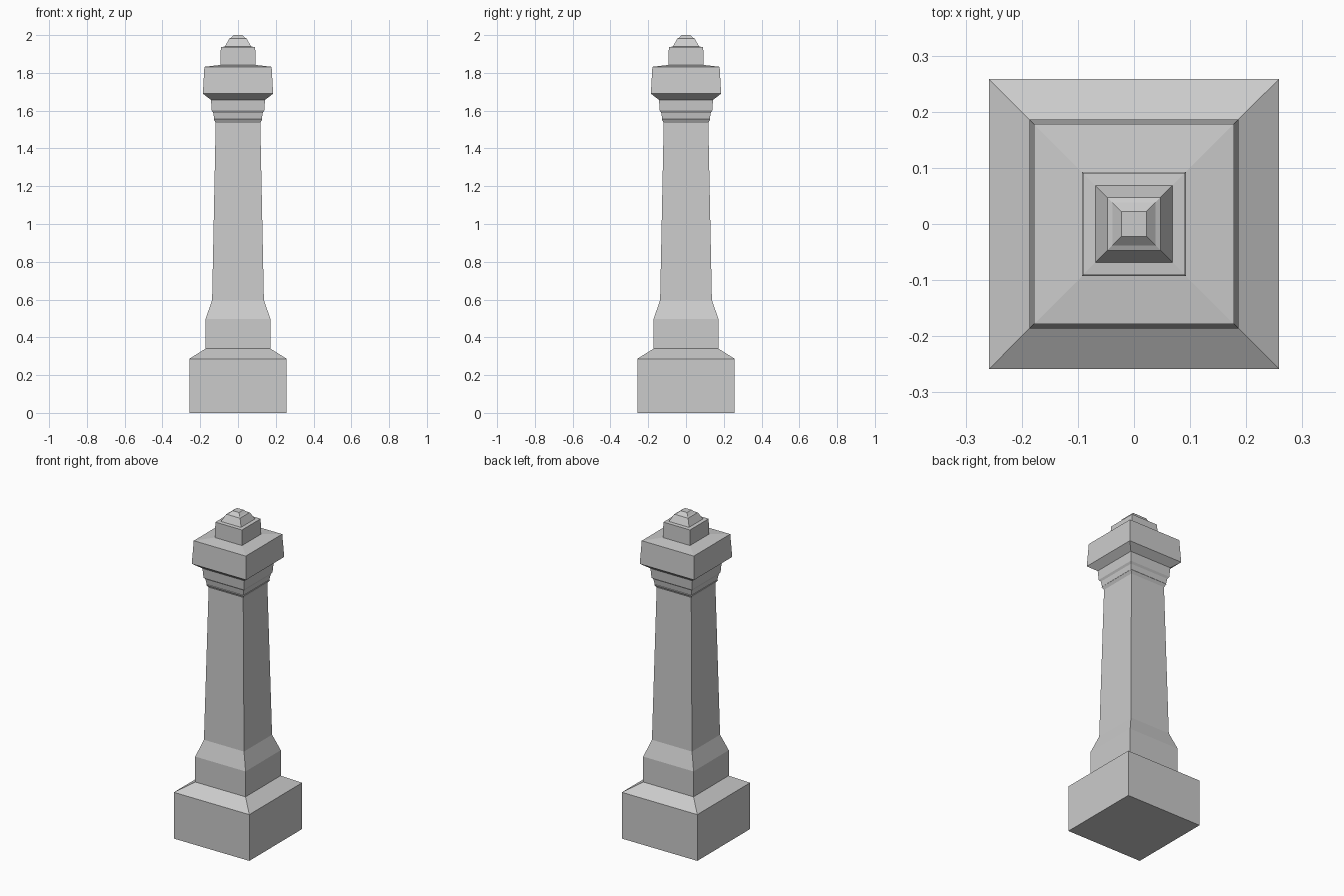
import bpy
import bmesh

if "Cube" in bpy.data.objects:
    bpy.data.objects.remove(bpy.data.objects["Cube"])


def square_loft(name, profile, cap_bottom=False, cap_top=False):
    """Stack square rings from (half_width, height) pairs and skin them."""
    bm = bmesh.new()
    rings = [[bm.verts.new((sx * r, sy * r, z))
              for sx, sy in ((-1, -1), (1, -1), (1, 1), (-1, 1))]
             for r, z in profile]
    for low, high in zip(rings, rings[1:]):
        for i in range(4):
            j = (i + 1) % 4
            bm.faces.new((low[i], low[j], high[j], high[i]))
    if cap_bottom:
        bm.faces.new(rings[0][::-1])
    if cap_top:
        bm.faces.new(rings[-1])
    mesh = bpy.data.meshes.new(name)
    bm.to_mesh(mesh)
    bm.free()
    obj = bpy.data.objects.new(name, mesh)
    bpy.context.collection.objects.link(obj)
    return obj


# Parts share their end rings, so the stack reads as one closed pillar
# Base block with bevelled shoulder
square_loft("plinth", [(0.258, 0), (0.258, 0.286), (0.172, 0.34)], cap_bottom=True)

# Pedestal sloping into the shaft
square_loft("pedestal", [(0.172, 0.34), (0.172, 0.497), (0.137, 0.597)])

# Tapered shaft
square_loft("shaft", [(0.137, 0.597), (0.118, 1.535)])

# Stepped moulding under the cap
square_loft("moulding", [(0.118, 1.535), (0.128, 1.553), (0.126, 1.556),
                         (0.131, 1.588), (0.139, 1.600), (0.143, 1.657)])

# Wide cap block with a shallow sloped top
square_loft("cap", [(0.143, 1.657), (0.186, 1.69), (0.178, 1.832), (0.093, 1.842)])

# Stepped finial
square_loft("finial", [(0.093, 1.842), (0.091, 1.937), (0.069, 1.939),
                       (0.047, 1.981), (0.038, 1.985), (0.022, 2.0)], cap_top=True)
